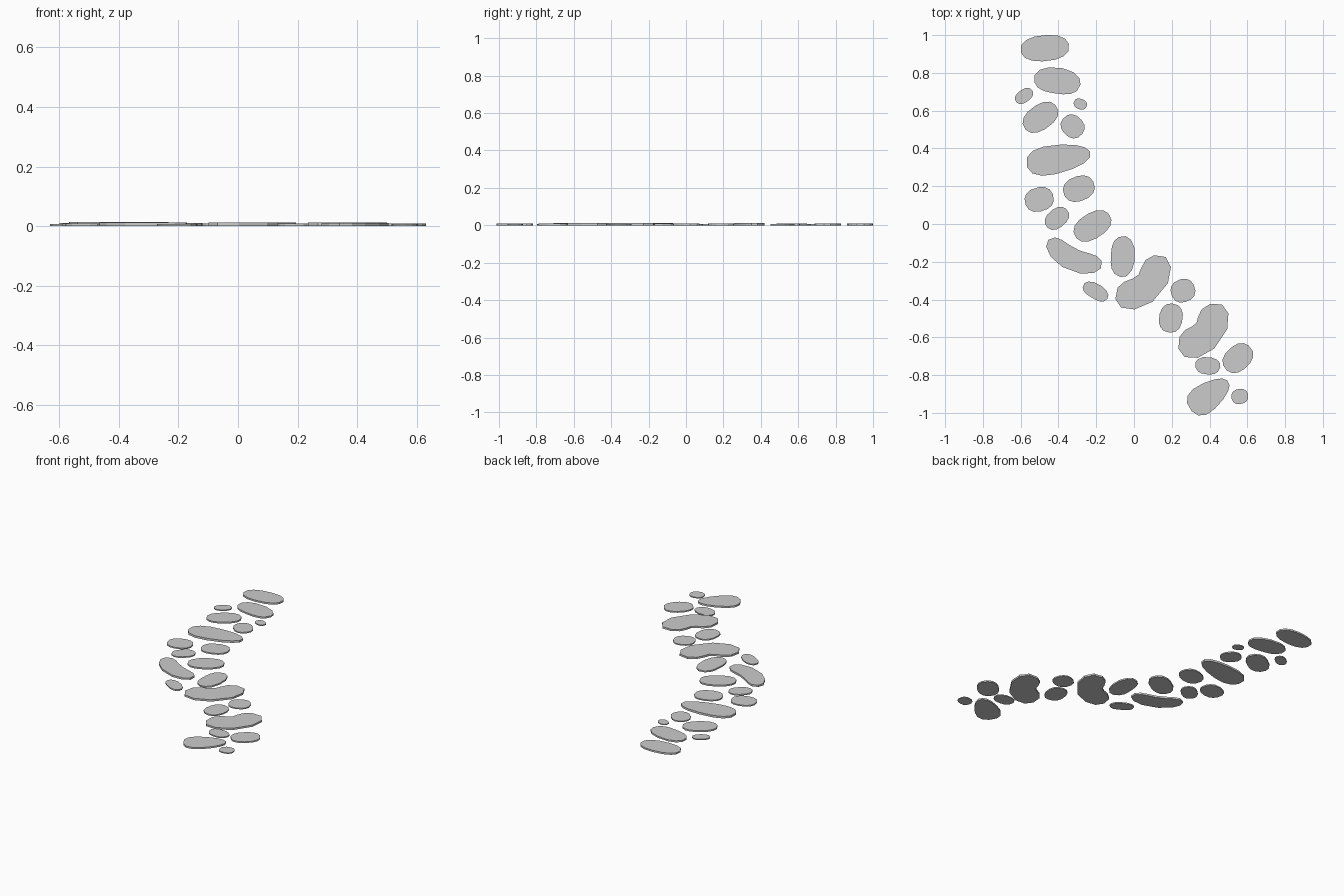
import bpy, bmesh
from math import sin, cos, radians, pi, copysign

if "Cube" in bpy.data.objects:
    bpy.data.objects.remove(bpy.data.objects["Cube"])

SIDES = 14


def soft(v):
    # fuller corners than a plain ellipse
    return copysign(abs(v) ** 0.86, v)


def stone(name, x, y, length, width, angle, bend=0.0, taper=0.0):
    """Flat paving stone: rounded outline, bent and tapered along its length."""
    ca, sa = cos(radians(angle)), sin(radians(angle))
    height = 0.004 + 0.026 * length
    bm = bmesh.new()
    ring = []
    for i in range(SIDES):
        t = 2 * pi * (i + 0.25) / SIDES
        c, s = soft(cos(t)), soft(sin(t))
        u = length / 2 * c
        v = width / 2 * s * (1 + taper * c) - bend * (c * c - 0.5)
        # bending turns the ends along the arc
        u += 2 * bend * c * s * width / length
        ring.append(bm.verts.new((x + u * ca - v * sa, y + u * sa + v * ca, 0)))
    base = bm.faces.new(ring)
    top = bmesh.ops.extrude_face_region(bm, geom=[base], use_keep_orig=True)
    verts = [g for g in top["geom"] if isinstance(g, bmesh.types.BMVert)]
    bmesh.ops.translate(bm, verts=verts, vec=(0, 0, height))
    bmesh.ops.recalc_face_normals(bm, faces=bm.faces)
    mesh = bpy.data.meshes.new(name)
    bm.to_mesh(mesh)
    bm.free()
    bpy.context.collection.objects.link(bpy.data.objects.new(name, mesh))


# far end of the path
stone("far_end_stone", -.472, .931, .258, .138, 5)
stone("far_wide_stone", -.407, .752, .245, .138, -8, .015)
stone("far_left_pebble", -.582, .678, .105, .068, 35)
stone("far_right_pebble", -.284, .635, .072, .056, -20)
stone("far_left_stone", -.495, .565, .205, .132, 35)
stone("far_right_stone", -.325, .517, .13, .115, -45)

# upper bend
stone("upper_large_stone", -.40, .345, .345, .15, 10, 0, -.22)
stone("upper_right_stone", -.292, .187, .17, .132, 20)
stone("upper_left_stone", -.502, .13, .155, .128, 15)
stone("upper_small_stone", -.408, .03, .14, .10, 40)
stone("centre_stone", -.22, -.01, .215, .135, 32)

# middle bend
stone("left_bean_stone", -.318, -.165, .305, .118, -25, -.05)
stone("upright_stone", -.067, -.172, .212, .128, 87, -.018)
stone("middle_large_stone", .042, -.302, .31, .155, 44, -.085)
stone("left_pebble", -.205, -.36, .145, .08, -30, .01)
stone("right_pebble", .259, -.353, .13, .122, 20)

# near end of the path
stone("near_left_stone", .195, -.498, .155, .125, 80)
stone("near_large_stone", .357, -.557, .29, .16, 50, -.08)
stone("near_right_stone", .55, -.71, .175, .132, 42)
stone("near_small_stone", .39, -.755, .13, .092, -5, .01)
stone("near_end_stone", .398, -.907, .25, .145, 36, 0, -.3)
stone("near_end_pebble", .56, -.913, .09, .08, 10)
